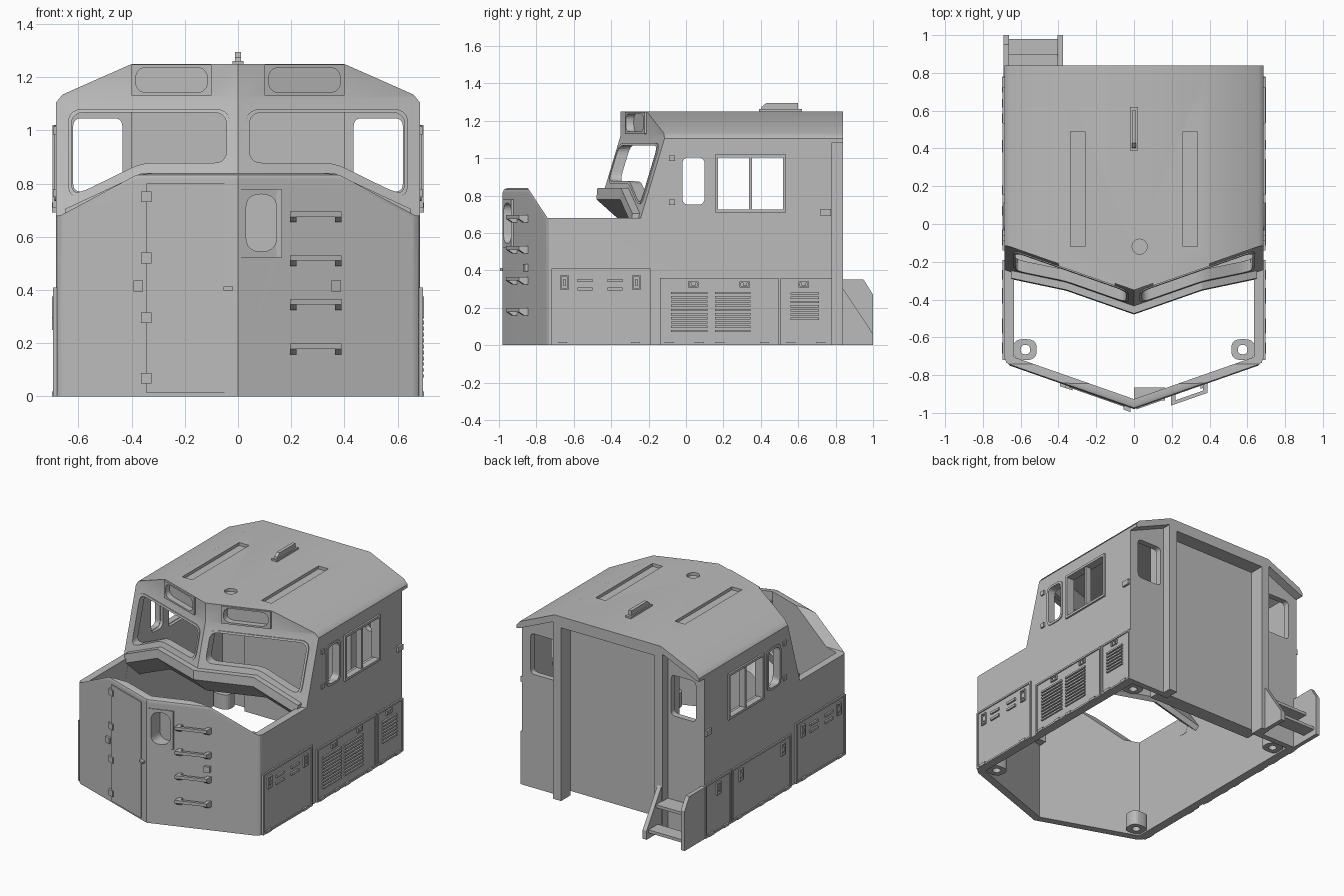
import bpy, bmesh, math
from mathutils import Vector

if "Cube" in bpy.data.objects:
    bpy.data.objects.remove(bpy.data.objects["Cube"])

grey = bpy.data.materials.new("light grey")
grey.diffuse_color = (0.5, 0.5, 0.5, 1)
grey.use_nodes = True
grey.node_tree.nodes["Principled BSDF"].inputs["Base Color"].default_value = grey.diffuse_color
W, T = 0.685, 0.05          # half width, wall thickness


def finish(name, bm):
    bmesh.ops.remove_doubles(bm, verts=bm.verts, dist=1e-6)
    bmesh.ops.recalc_face_normals(bm, faces=bm.faces)
    me = bpy.data.meshes.new(name)
    bm.to_mesh(me)
    bm.free()
    me.materials.append(grey)
    ob = bpy.data.objects.new(name, me)
    bpy.context.collection.objects.link(ob)
    return ob


def skin(bm, loops):
    """Join closed loops of points into a capped solid."""
    vs = [[bm.verts.new(p) for p in l] for l in loops]
    n = len(vs[0])
    for a, b in zip(vs, vs[1:]):
        for i in range(n):
            bm.faces.new((a[i], a[(i + 1) % n], b[(i + 1) % n], b[i]))
    bm.faces.new(vs[0])
    bm.faces.new(vs[-1])


def solid(bm, pts, fn, d0, d1):
    skin(bm, [[fn(u, v, d) for u, v in pts] for d in (d0, d1)])


def ring(bm, outer, inner, fn, d0, d1):
    loops = [(outer, d0), (outer, d1), (inner, d1), (inner, d0)]
    vs = [[bm.verts.new(fn(u, v, d)) for u, v in p] for p, d in loops]
    n = len(outer)
    for k in range(4):
        a, b = vs[k], vs[(k + 1) % 4]
        for i in range(n):
            bm.faces.new((a[i], a[(i + 1) % n], b[(i + 1) % n], b[i]))


def one(name, pts, fn, d0, d1):
    bm = bmesh.new()
    solid(bm, pts, fn, d0, d1)
    return finish(name, bm)


def rect(u0, u1, v0, v1):
    return [(u0, v0), (u1, v0), (u1, v1), (u0, v1)]


def flip(pts, s):
    return [(s * u, v) for u, v in pts]


def rounded(pts, r, seg=5):
    out = []
    for i, p in enumerate(pts):
        b, a, c = Vector(p), Vector(pts[i - 1]), Vector(pts[(i + 1) % len(pts)])
        s = b + (a - b).normalized() * min(r, (a - b).length * 0.49)
        e = b + (c - b).normalized() * min(r, (c - b).length * 0.49)
        for k in range(seg + 1):
            t = k / seg
            out.append(tuple(s * (1 - t) ** 2 + b * 2 * t * (1 - t) + e * t * t))
    return out


def inset(pts, t):
    out = []
    for i, p in enumerate(pts):
        b, a, c = Vector(p), Vector(pts[i - 1]), Vector(pts[(i + 1) % len(pts)])
        e, f = (b - a).normalized(), (c - b).normalized()
        n, m = Vector((-e.y, e.x)), Vector((-f.y, f.x))
        out.append(tuple(b + (n + m) * t / (1 + n.dot(m))))
    return out


def boolean(ob, other, op='DIFFERENCE'):
    m = ob.modifiers.new("bool", 'BOOLEAN')
    m.operation, m.object, m.solver = op, other, 'EXACT'
    bpy.context.view_layer.objects.active = ob
    bpy.ops.object.modifier_apply(modifier=m.name)
    bpy.data.objects.remove(other)


# surfaces that details are laid on: (u, v, outward distance) -> point
def front_y(x, z):
    return -0.35 + 0.35 * abs(x) - 0.3 * max(0, 1.12 - z)


def along_x(u, v, d): return (d, u, v)
def along_y(u, v, d): return (u, d, v)
def along_z(u, v, d): return (u, v, d)
def nose(u, v, d): return (u, -0.98 + 0.35 * abs(u) - d, v)
def side(s): return lambda u, v, d: (s * (W + d), u, v)
def screen(s): return lambda u, v, d: (s * u, front_y(u, v) - d, v)


# lower body and nose: side profile crossed with plan outline
body = one("body", [(-1, 0), (-1, .84), (-.845, .84), (-.74, .68), (.84, .68), (.84, 0)], along_x, -.8, .8)
plan = [(-W, -.74), (0, -.98), (W, -.74), (W, .84), (-W, .84)]
soft = [(-W, -.71), (-.677, -.732), (-.655, -.7507), (0, -.98),
        (.655, -.7507), (.677, -.732), (W, -.71), (W, .84), (-W, .84)]
boolean(body, one("plan", soft, along_z, -.5, 2), 'INTERSECT')
# soften the top edge of the nose
bm = bmesh.new()
skin(bm, [[nose(x, z + dz, d) for d, dz in ((.02, -.025), (0, -.025), (-.007, -.007), (-.025, 0),
                                            (-.025, .02), (.02, .02))]
          for x, z in ((-.69, .677), (-.386, .84), (0, .84), (.386, .84), (.69, .677))])
boolean(body, finish("nose_edge", bm))
boolean(body, one("hollow", [(x, min(y, .74)) for x, y in inset(plan, T)], along_z, -.5, 2))


# upper cab with raked V-shaped front
def cab_solid(name, xs, t, bottom):
    bm, loops = bmesh.new(), []
    for x in xs:
        a = abs(x)
        r = 1.25 if a <= .4 else 1.25 - .115 * (a - .4) / .26 if a <= .661 else 1.105
        r -= t
        k = min(1.12, r)
        loops.append([(x, front_y(x, z) + t * 1.1, z) for z in (bottom, k, r)]
                     + [(x, .84 - 2 * t, r), (x, .84 - 2 * t, bottom)])
    skin(bm, loops)
    return finish(name, bm)


cab = cab_solid("cab", (-W, -.66, -.4, 0, .4, .66, W), 0, .55)
boolean(cab, cab_solid("cab_hollow", (-W + T, -.4, 0, .4, W - T), T, -.1))
boolean(cab, one("under", [(-.634, .4), (.634, .4), (.634, .66), (.36, .8), (-.36, .8), (-.634, .66)],
                 along_y, -1, .3))
boolean(body, cab, 'UNION')
boolean(body, one("pocket_block", rect(.0, .165, .52, .78), along_y, -.935, -.865), 'UNION')

# openings and recesses
glass = [(.03, .865), (.36, .865), (.585, .755), (.64, .755), (.64, 1.08), (.03, 1.08)]
lamp = rect(.115, .385, 1.142, 1.237)
small_win, big_win = rect(-.035, .115, .735, 1.02), rect(.155, .535, .71, 1.02)
nose_win = rect(.03, .145, .545, .76)
boolean(body, one("c", rounded(inset(small_win, .012), .04), along_x, -1, 1))
boolean(body, one("c", inset(big_win, .012), along_x, -1, 1))
boolean(body, one("c", rounded(nose_win, .055), along_y, -1.1, -.88))
boolean(body, one("c", rect(-.35, .35, -.1, 1.175), along_y, .7, .9))
for s in (1, -1):
    # rear corners set back under the roof overhang, leaving doorway pillars
    boolean(body, one("c", flip([(.41, -.1), (.8, -.1), (.8, 1.05), (.66, 1.09), (.41, 1.2)], s), along_y, .78, .9))
    boolean(body, one("c", rounded(inset(glass, .011), .05), screen(s), -.1, .1))
    boolean(body, one("c", rounded(lamp, .045), screen(s), -.03, .05))
    boolean(body, one("c", flip(rounded(rect(.435, .62, .77, 1.045), .03), s), along_y, .7, .9))
    boolean(body, one("c", flip(rect(.26, .335, -.12, .49), s), along_z, 1.23, 1.4))
disc = [(.03 + .04 * math.cos(i * math.pi / 12), -.12 + .04 * math.sin(i * math.pi / 12)) for i in range(24)]
boolean(body, one("c", disc, along_z, 1.23, 1.4))
bpy.ops.object.select_all(action='DESELECT')
body.select_set(True)
bpy.context.view_layer.objects.active = body
bpy.ops.object.shade_smooth_by_angle(angle=math.radians(28))
body.modifiers.new("even_shading", 'WEIGHTED_NORMAL').keep_sharp = True

# recessed rear bulkhead
one("rear_bulkhead", rect(-.4, .4, .03, 1.19), along_y, .64, .738)

# sill under the windscreens, with a sloping underside
bm = bmesh.new()
loops = []
for x, z in ((-.65, .705), (-.36, .84), (0, .84), (.36, .84), (.65, .705)):
    loops.append([(x, front_y(x, z) + dy, z + dz)
                  for dy, dz in ((.03, 0), (-.04, 0), (-.045, -.06), (.1, -.19), (.13, -.17), (.04, -.04))])
skin(bm, loops)
finish("windscreen_sill", bm)

# frames around windscreens, lamps and side windows
wf, lf, sf = bmesh.new(), bmesh.new(), bmesh.new()
for s in (1, -1):
    ring(wf, rounded(glass, .055), rounded(inset(glass, .013), .048), screen(s), -.03, .006)
    ring(lf, rounded(rect(.1, .4, 1.13, 1.247), .002), rounded(lamp, .045), screen(s), -.01, .012)
    f = side(s)
    ring(sf, rounded(small_win, .045), rounded(inset(small_win, .016), .035), f, -.03, .006)
    ring(sf, big_win, inset(big_win, .016), f, -.03, .012)
    solid(sf, rect(.336, .354, .72, 1.01), f, -.035, .006)
finish("windscreen_frames", wf)
finish("lamp_frames", lf)
finish("side_window_frames", sf)

# side equipment doors, latches and louvres
doors, fit, louv = bmesh.new(), bmesh.new(), bmesh.new()
for s in (1, -1):
    f = side(s)
    for r in (rect(-.72, -.19, .0, .41), rect(-.14, .495, .0, .36), rect(.505, .78, .0, .36)):
        solid(doors, inset(r, .005), f, -.01, .003)
        ring(doors, r, inset(r, .012), f, -.005, .01)
    latches = [(-.65, .335, .022, .04), (-.265, .335, .022, .04)]
    if s > 0:
        latches += [(y, .325, .028, .016) for y in (.04, .315, .63)]
    else:
        latches += [(y, .29, .022, .04) for y in (-.05, .4, .64)]
    for y, z, a, b in latches:
        r = rect(y - a, y + a, z - b, z + b)
        ring(fit, r, inset(r, .008), f, 0, .014)
        solid(fit, rect(y - a * .4, y + a * .4, z - b * .4, z + b * .4), f, 0, .012)
    for y in (-.54, -.38):
        for z in (.3, .345):
            solid(fit, rect(y - .04, y + .04, z - .008, z + .008), f, 0, .014)
    for y, z in ((-.075, 1.0), (-.075, .765)):
        solid(fit, rect(y - .015, y + .015, z - .015, z + .015), f, -.01, .01)
    solid(fit, rect(.72, .775, .692, .728), f, -.01, .014)
    for y in (-.66, -.27, -.09, .07, .18, .42, .56, .72):
        solid(fit, rect(y - .025, y + .025, 0, .018), f, -.01, .014)
for y0, y1, z0, n in ((-.08, .115, .07, 10), (.155, .345, .07, 10), (.56, .71, .135, 7)):
    for i in range(n):
        z = z0 + i * .0225
        solid(louv, rect(y0, y1, z, z + .012), side(1), 0, .014)
finish("equipment_doors", doors)
finish("side_latches", fit)
finish("louvres", louv)

# nose door with hinges and handle
one("nose_door", rect(-.345, -.05, .012, .8), nose, -.01, .006)
bm = bmesh.new()
for z in (.75, .52, .295, .068):
    solid(bm, rect(-.365, -.325, z - .02, z + .02), nose, -.005, .015)
for x in (-.375, .37):
    solid(bm, rect(x - .018, x + .018, .395, .435), nose, -.005, .016)
solid(bm, rect(-.055, -.018, .398, .412), nose, 0, .022)
finish("nose_door_fittings", bm)

# nose window frame
bm = bmesh.new()
ring(bm, rounded(rect(.012, .165, .52, .78), .002), rounded(nose_win, .055), nose, -.01, .006)
finish("nose_window_frame", bm)

# grab steps on the nose
bm = bmesh.new()
for z in (.675, .51, .345, .178):
    solid(bm, rect(.195, .39, z, z + .02), nose, .03, .05)
    for x in (.195, .365):
        skin(bm, [[nose(x + dx, z + dz, d) for d, dz in ((-.01, -.02), (.02, -.02), (.05, 0), (.05, .02), (-.01, .02))]
                  for dx in (0, .025)])
finish("grab_steps", bm)

# roof horn
bm = bmesh.new()
solid(bm, [(.4, 1.255), (.6, 1.255), (.6, 1.295), (.43, 1.295), (.405, 1.275)], along_x, -.011, .011)
solid(bm, rect(.39, .62, 1.245, 1.262), along_x, -.02, .02)
finish("roof_horn", bm)

# rear entry steps
bm = bmesh.new()
solid(bm, [(.775, 0), (1, 0), (1, .27), (.95, .35), (.775, .35)], along_x, -.69, -.662)
solid(bm, [(.835, 0), (1, 0), (1, .06), (.835, .31)], along_x, -.405, -.375)
for y0, y1, z in ((.88, .98, .04), (.775, .90, .18)):
    solid(bm, rect(y0, y1, z, z + .02), along_x, -.665, -.4)
finish("rear_steps", bm)

# screw posts in the corners
bm = bmesh.new()
for s in (1, -1):
    for y in (-.665, .675):
        post, hole = rect(.515, .64, y - .055, y + .055), rect(.55, .6, y - .025, y + .025)
        ring(bm, flip(rounded(post, .05), s), flip(rounded(hole, .025), s), along_z, .01, .11)
finish("screw_posts", bm)
